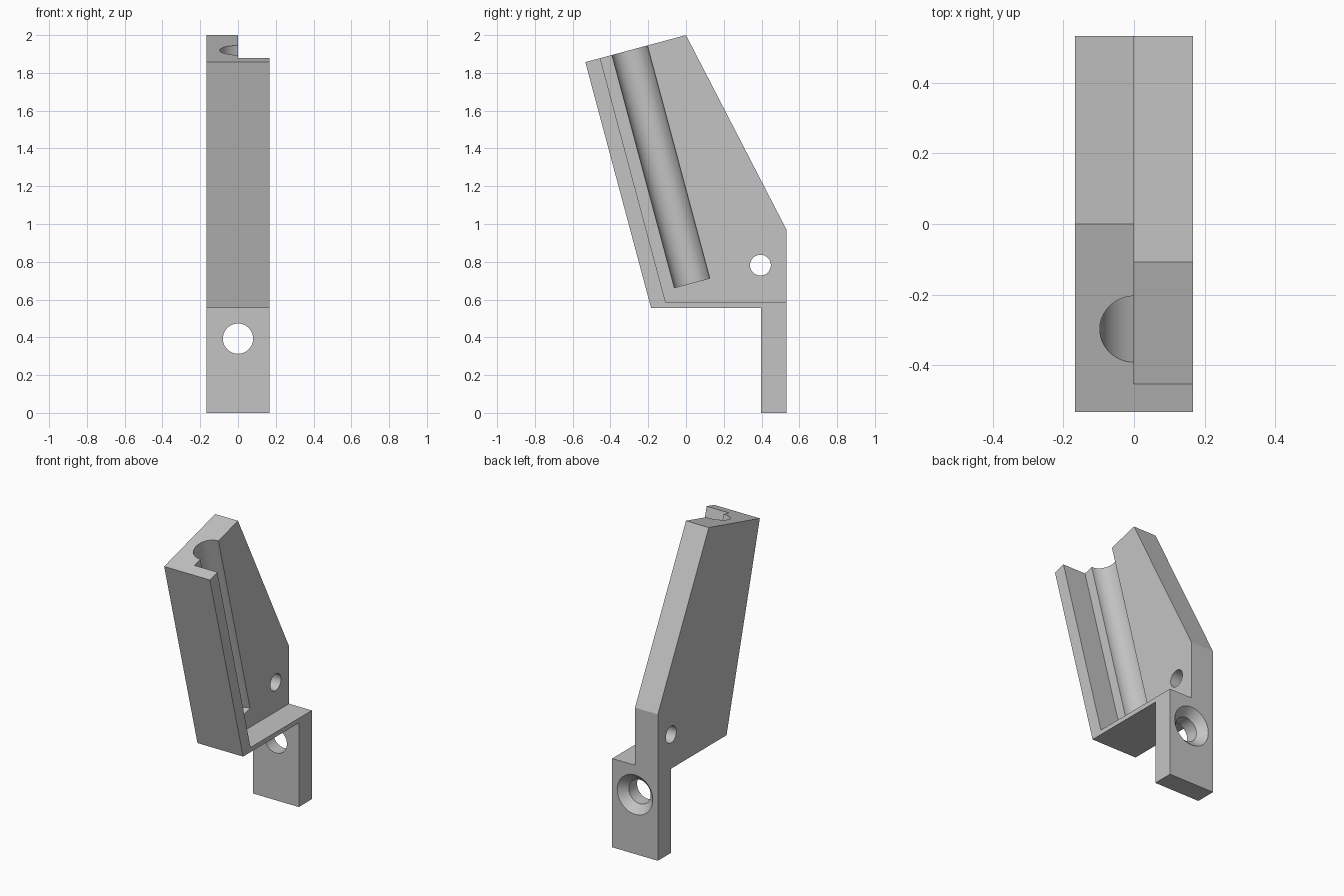
import bpy, bmesh, math
from mathutils import Vector, Matrix

cube = bpy.data.objects.get("Cube")
if cube:
    bpy.data.objects.remove(cube, do_unlink=True)

HALF = 0.167                      # half of the body width
LEAN = math.radians(15)           # forward lean of the holder
UP = Vector((0, -math.sin(LEAN), math.cos(LEAN)))

grey = bpy.data.materials.new("plain grey")
grey.use_nodes = True
colour = (0.55, 0.55, 0.55, 1)
grey.diffuse_color = colour
grey.node_tree.nodes["Principled BSDF"].inputs["Base Color"].default_value = colour


def finish(name, bm):
    bmesh.ops.recalc_face_normals(bm, faces=bm.faces)
    mesh = bpy.data.meshes.new(name)
    bm.to_mesh(mesh)
    bm.free()
    mesh.materials.append(grey)
    obj = bpy.data.objects.new(name, mesh)
    bpy.context.collection.objects.link(obj)
    return obj


def prism(name, outline, x0, x1):
    """Extrude a side outline of (y, z) points from x0 to x1."""
    bm = bmesh.new()
    face = bm.faces.new([bm.verts.new((x0, y, z)) for y, z in outline])
    out = bmesh.ops.extrude_face_region(bm, geom=[face])
    moved = [v for v in out["geom"] if isinstance(v, bmesh.types.BMVert)]
    bmesh.ops.translate(bm, verts=moved, vec=(x1 - x0, 0, 0))
    return finish(name, bm)


def rod(name, start, end, r0, r1):
    """Round bar, or cone, between two points."""
    start, end = Vector(start), Vector(end)
    axis = end - start
    turn = axis.to_track_quat('Z', 'Y').to_matrix().to_4x4()
    bm = bmesh.new()
    bmesh.ops.create_cone(bm, cap_ends=True, segments=64, radius1=r0, radius2=r1,
                          depth=axis.length,
                          matrix=Matrix.Translation((start + end) / 2) @ turn)
    return finish(name, bm)


# Full-width body with the mounting tab below
body = prism("leaning_holder", [(-0.533, 1.857), (0, 2), (0.533, 0.968), (0.533, 0),
                                (0.397, 0), (0.397, 0.556), (-0.185, 0.556)], -HALF, HALF)

# Open pocket that leaves the front wall, floor and side plate
floor_y, floor_z, rise = -0.108, 0.587, 1.8
pocket = prism("pocket_cutter", [(floor_y, floor_z), (1, floor_z), (1, floor_z + rise),
                                 (floor_y - rise * math.tan(LEAN), floor_z + rise)], 0, 0.4)

# Half-round groove, pin hole, screw hole and countersink
foot = Vector((0, 0.032, 0.688))
groove = rod("groove_cutter", foot, foot + UP * 1.6, 0.097, 0.097)
pin = rod("pin_hole_cutter", (-0.4, 0.394, 0.782), (0.4, 0.394, 0.782), 0.055, 0.055)
screw = rod("screw_hole_cutter", (0, 0.2, 0.393), (0, 0.7, 0.393), 0.08, 0.08)
sink = rod("countersink_cutter", (0, 0.483, 0.393), (0, 0.553, 0.393), 0.08, 0.15)

bpy.ops.object.select_all(action='DESELECT')
bpy.context.view_layer.objects.active = body
body.select_set(True)
for cutter in (pocket, groove, pin, screw, sink):
    cutter.hide_render = True
    cut = body.modifiers.new(cutter.name, 'BOOLEAN')
    cut.operation = 'DIFFERENCE'
    cut.solver = 'EXACT'
    cut.object = cutter
    bpy.ops.object.modifier_apply(modifier=cut.name)
    bpy.data.objects.remove(cutter, do_unlink=True)

bpy.ops.object.shade_smooth_by_angle(angle=math.radians(25))
